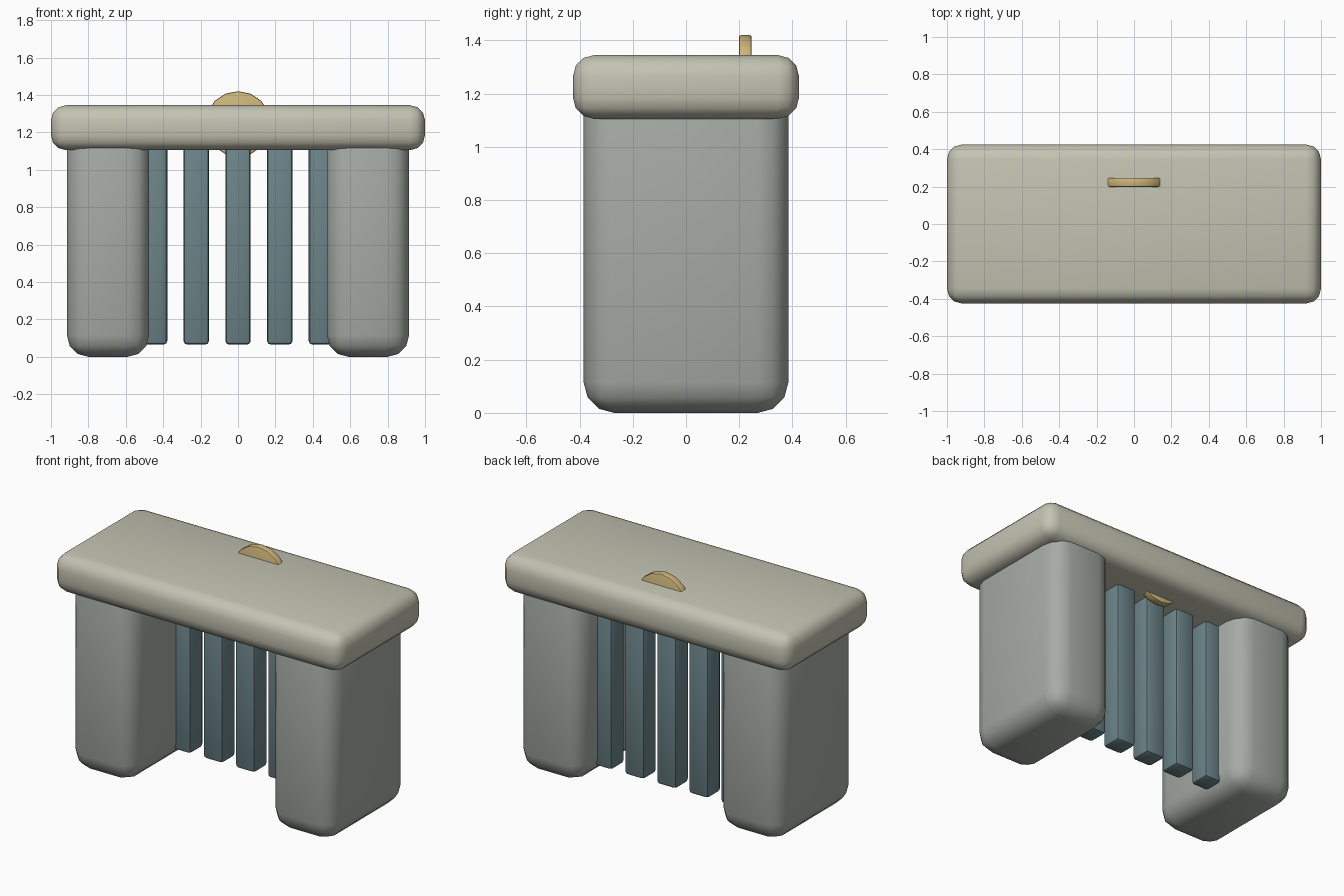
import bpy
from math import radians

if "Cube" in bpy.data.objects:
    bpy.data.objects.remove(bpy.data.objects["Cube"])


def material(name, rgb):
    m = bpy.data.materials.new(name)
    m.diffuse_color = (*rgb, 1)
    m.use_nodes = True
    m.node_tree.nodes["Principled BSDF"].inputs["Base Color"].default_value = m.diffuse_color
    return m


pale_stone = material("pale_stone", (0.55, 0.55, 0.45))
grey_stone = material("grey_stone", (0.38, 0.41, 0.38))
blue_metal = material("blue_metal", (0.15, 0.23, 0.25))
gold = material("gold", (0.62, 0.47, 0.20))


def finish(name, mat, bevel, segments):
    ob = bpy.context.object
    ob.name = name
    bpy.ops.object.transform_apply(location=False, rotation=True, scale=True)
    ob.data.materials.append(mat)
    mod = ob.modifiers.new("Bevel", "BEVEL")
    mod.width = bevel
    mod.segments = segments
    mod.limit_method = "ANGLE"
    mod.angle_limit = radians(40)
    bpy.ops.object.modifier_apply(modifier=mod.name)
    bpy.ops.object.shade_smooth_by_angle(angle=radians(30))
    return ob


def rounded_box(name, x, y, z, mat, bevel, segments=3):
    bpy.ops.mesh.primitive_cube_add(
        size=1, location=[(a + b) / 2 for a, b in (x, y, z)])
    bpy.context.object.scale = [b - a for a, b in (x, y, z)]
    return finish(name, mat, bevel, segments)


# Heavy lintel across the top
rounded_box("lintel", (-1, 1), (-0.425, 0.425), (1.105, 1.345), pale_stone, 0.08)

# Two pillars, running up into the lintel
for side, s in (("left", -1), ("right", 1)):
    xs = sorted((s * 0.475, s * 0.915))
    rounded_box(side + "_pillar", xs, (-0.385, 0.385), (0, 1.24), grey_stone, 0.115)

# Row of gate bars between the pillars
for i in range(-2, 3):
    x = i * 0.223
    rounded_box(f"gate_bar_{i + 3}", (x - 0.068, x + 0.068), (0.065, 0.2),
                (0.065, 1.16), blue_metal, 0.02, 2)

# Round medallion set through the lintel behind the bars
bpy.ops.mesh.primitive_cylinder_add(
    vertices=16, radius=0.175, depth=0.048,
    location=(0, 0.223, 1.245), rotation=(radians(90), 0, 0))
finish("medallion", gold, 0.008, 2)
